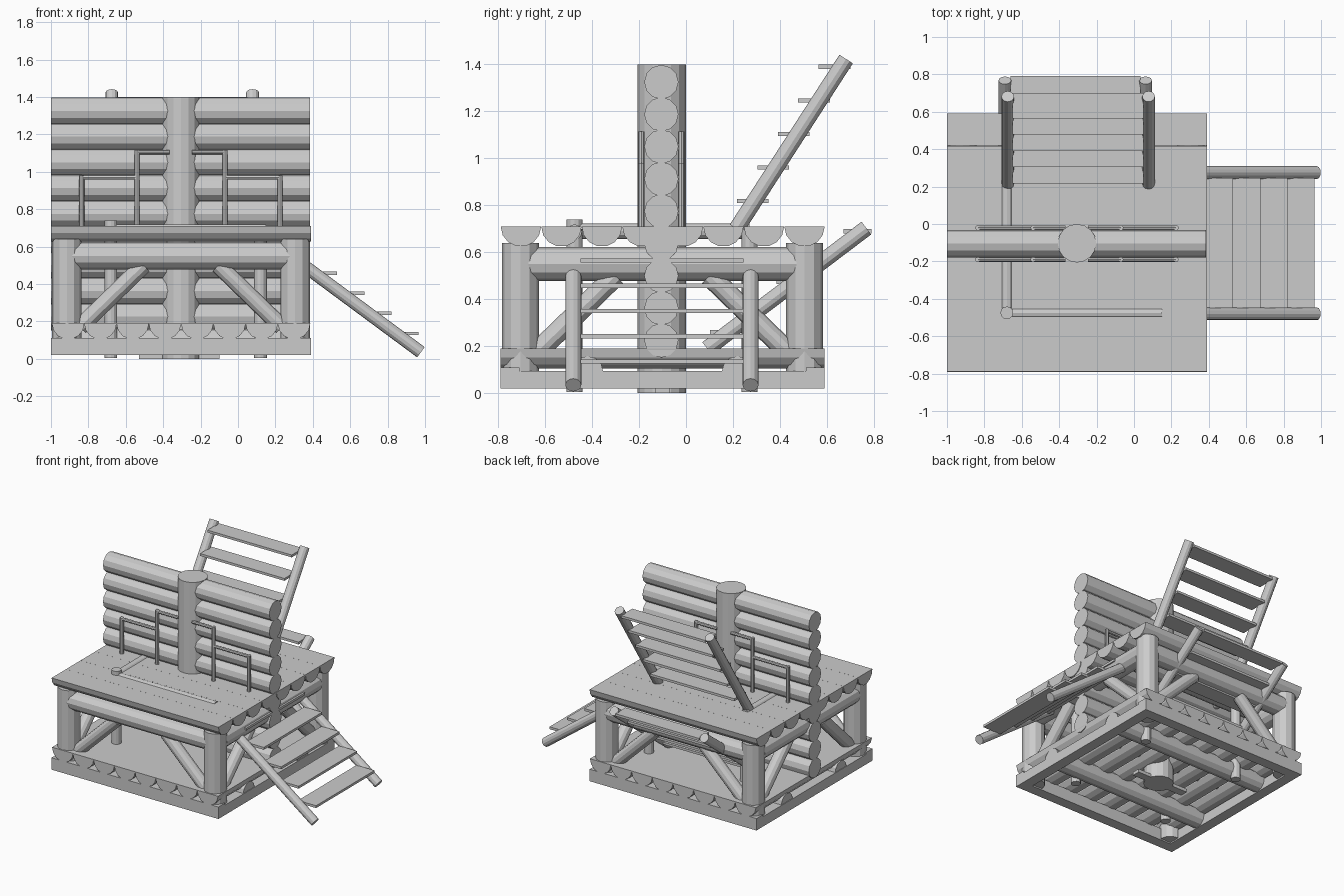
import bpy, bmesh
from math import pi, cos, sin
from mathutils import Vector

if "Cube" in bpy.data.objects:
    bpy.data.objects.remove(bpy.data.objects["Cube"])

CX, CY = -0.305, -0.10          # centre of the platform


def make(name, bm):
    bmesh.ops.recalc_face_normals(bm, faces=bm.faces)
    me = bpy.data.meshes.new(name)
    bm.to_mesh(me)
    bm.free()
    ob = bpy.data.objects.new(name, me)
    bpy.context.collection.objects.link(ob)
    return ob


def log(name, a, b, r, n=12):
    a, b = Vector(a), Vector(b)
    d = b - a
    bm = bmesh.new()
    bmesh.ops.create_cone(bm, cap_ends=True, segments=n, radius1=r, radius2=r, depth=d.length)
    ob = make(name, bm)
    ob.location = (a + b) / 2
    ob.rotation_euler = d.to_track_quat('Z', 'Y').to_euler()
    return ob


def box(name, lo, hi):
    bm = bmesh.new()
    bmesh.ops.create_cube(bm, size=1)
    for v in bm.verts:
        v.co = [l + (c + 0.5) * (h - l) for c, l, h in zip(v.co, lo, hi)]
    return make(name, bm)


def half_log(name, axis, pos, lo, hi, top, r):
    """Split log, flat side up, running along x or y."""
    bm = bmesh.new()
    ring = []
    for i in range(8):
        t = pi * i / 7
        u, z = pos + r * cos(t), top - r * sin(t)
        ring.append(bm.verts.new((lo, u, z) if axis == 'x' else (u, lo, z)))
    f = bm.faces.new(ring)
    ext = bmesh.ops.extrude_face_region(bm, geom=[f])
    step = (hi - lo, 0, 0) if axis == 'x' else (0, hi - lo, 0)
    bmesh.ops.translate(bm, vec=step, verts=[g for g in ext['geom'] if isinstance(g, bmesh.types.BMVert)])
    bm.faces.ensure_lookup_table()
    if len([g for g in bm.faces if len(g.verts) == 8]) < 2:
        bm.faces.new([v for v in ring])
    return make(name, bm)


# upper deck and lower floor of split logs
for i in range(8):
    half_log("deck_plank", 'x', -0.703 + 0.1725 * i, -1.0, 0.39, 0.71, 0.086)
    half_log("floor_plank", 'y', -0.908 + 0.1725 * i, -0.79, 0.59, 0.19, 0.087)

# base frame
for y in (-0.79, 0.51):
    box("base_sill", (-1.0, y, 0.02), (0.39, y + 0.08, 0.11))
for x in (-1.0, 0.31):
    box("base_side_sill", (x, -0.789, 0.02), (x + 0.08, 0.589, 0.095))
for y in (-0.42, 0.22):
    log("base_joist", (-0.995, y, 0.09), (0.385, y, 0.09), 0.068)

# corner posts, top beams and braces
for sx in (-1, 1):
    for sy in (-1, 1):
        px, py = CX + sx * 0.61, CY + sy * 0.605
        log("corner_post", (px, py, 0.03), (px, py, 0.64), 0.079)
        log("front_back_brace", (CX + sx * 0.54, py, 0.17), (CX + sx * 0.2, py, 0.5), 0.045)
        log("side_brace", (px, CY + sy * 0.54, 0.17), (px, CY + sy * 0.2, 0.5), 0.045)
for s in (-1, 1):
    y = CY + s * 0.605
    log("front_back_beam", (CX - 0.6, y, 0.55), (CX + 0.6, y, 0.55), 0.072)
    x = CX + s * 0.61
    log("side_beam", (x, CY - 0.57, 0.55), (x, CY + 0.57, 0.55), 0.072)

# log wall with its central pole
for i in range(9):
    z = 1.325 - 0.1375 * i
    log("wall_log", (-1.0, -0.105, z), (0.385, -0.105, z), 0.073)
log("centre_pole", (CX, CY - 0.003, 0.0), (CX, CY - 0.003, 1.4), 0.103, 16)
box("pole_foot", (-0.53, -0.13, 0.0), (-0.10, -0.07, 0.025))

# stepped bars on both faces of the wall
for y in (-0.19, -0.02):
    for s in (-1, 1):
        x1, x2 = CX + s * 0.235, CX + s * 0.53
        log("wall_bar_upright", (x1, y, 0.70), (x1, y, 1.115), 0.014, 8)
        log("wall_bar_upright", (x2, y, 0.70), (x2, y, 0.98), 0.014, 8)
        log("wall_bar_top", (CX + s * 0.06, y, 1.105), (x1, y, 1.105), 0.012, 8)
        log("wall_bar_top", (x1, y, 0.97), (x2, y, 0.97), 0.012, 8)

# thin inner posts and rails sunk in the deck
for x in (-0.68, 0.12):
    for y in (-0.475, 0.27):
        log("inner_post", (x, y, 0.005), (x, y, 0.74 if x < 0 and y < 0 else 0.70), 0.034)
log("deck_rail_side", (-0.68, -0.475, 0.69), (-0.68, 0.27, 0.69), 0.033)
log("deck_rail_front", (-0.68, -0.475, 0.687), (0.15, -0.475, 0.687), 0.032)

# entry ladder on the right
for y in (-0.48, 0.275):
    log("right_ladder_rail", (0.978, y, 0.035), (0.336, y, 0.51), 0.034)
for i in range(5):
    x, z = 0.965 - 0.145 * i, 0.135 + 0.1075 * i
    box("right_ladder_step", (x - 0.15, -0.45, z - 0.009), (x, 0.245, z + 0.009))

# lower ladder rising out of the back
for x in (-0.69, 0.062):
    log("back_ladder_rail", (x, 0.09, 0.19), (x, 0.768, 0.703), 0.034)
for i in range(5):
    y, z = 0.79 - 0.142 * i, 0.69 - 0.1075 * i
    box("back_ladder_step", (-0.66, y - 0.12, z - 0.009), (0.035, y, z + 0.009))

# steep ladder above the deck
for x in (-0.675, 0.078):
    log("steep_ladder_rail", (x, 0.215, 0.70), (x, 0.682, 1.423), 0.034)
for i in range(5):
    y, z = 0.565 - 0.087 * i, 1.39 - 0.143 * i
    box("steep_ladder_step", (-0.65, y, z - 0.009), (0.052, y + 0.135, z + 0.009))
